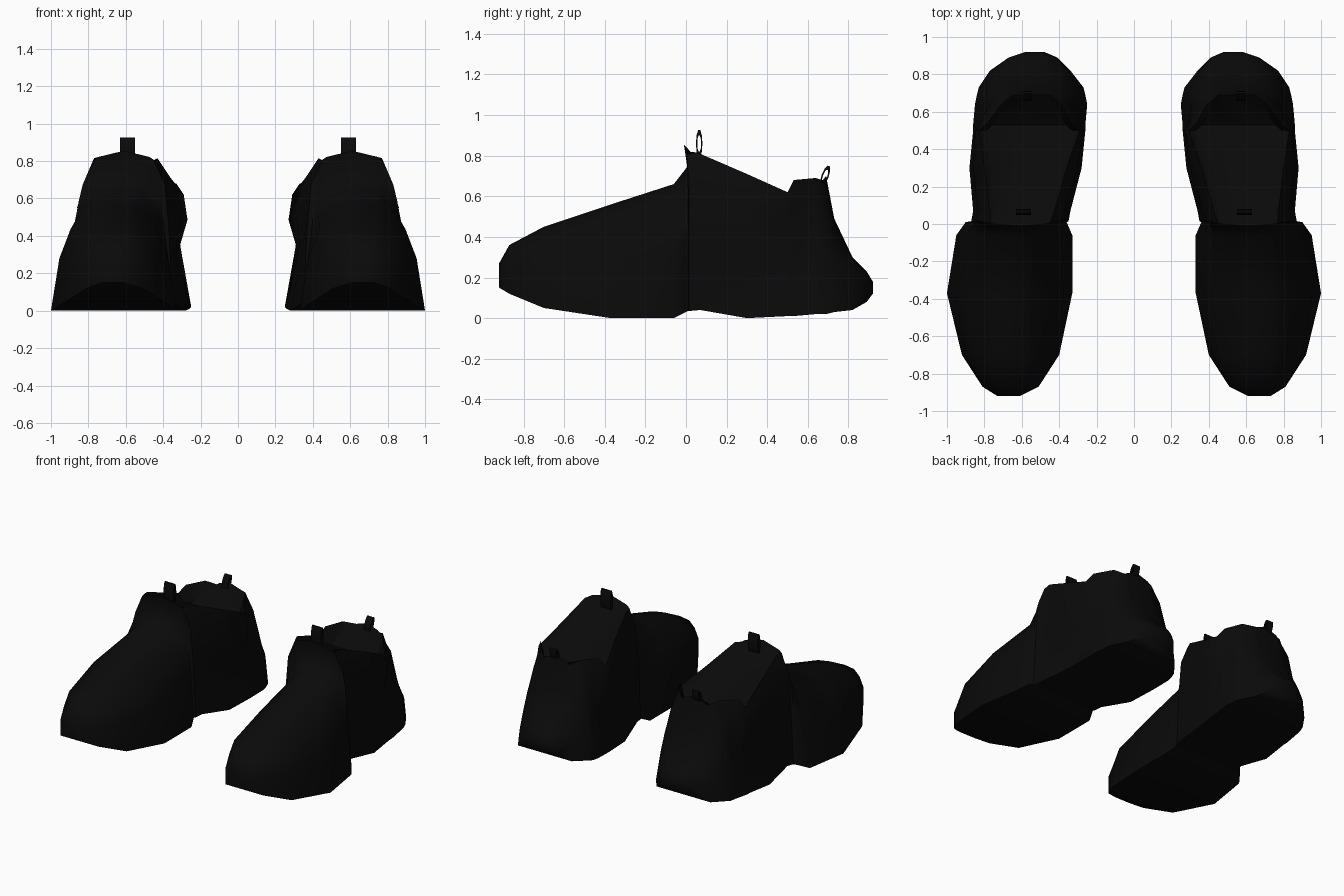
import bpy, bmesh, math
from mathutils import Vector

cube = bpy.data.objects.get("Cube")
if cube:
    bpy.data.objects.remove(cube, do_unlink=True)

black = bpy.data.materials.new("black_fabric")
black.use_nodes = True
colour = (0.003, 0.003, 0.003, 1)
black.diffuse_color = colour
shader = black.node_tree.nodes["Principled BSDF"]
shader.inputs["Base Color"].default_value = colour
shader.inputs["Roughness"].default_value = 0.9

# Cross-sections from toe to heel:
# y, bottom, top, centre x, then half widths at base, middle, shoulder and rim
SECTIONS = [
    (-.92, .15, .27, .67, .06, .06, .05, .04),
    (-.87, .12, .36, .66, .15, .15, .12, .08),
    (-.70, .05, .45, .66, .26, .24, .20, .11),
    (-.37, 0, .56, .665, .335, .29, .23, .11),
    (-.06, 0, .66, .64, .31, .26, .21, .12),
    (.01, .035, .75, .63, .27, .24, .22, .15),
    (.015, .035, .855, .61, .26, .24, .22, .16),
    (.07, .04, .815, .60, .26, .24, .23, .17),
    (.30, 0, .71, .58, .30, .25, .28, .22),
    (.50, .01, .62, .56, .30, .24, .29, .27),
    (.53, .01, .68, .56, .30, .24, .27, .23),
    (.64, .02, .69, .55, .30, .24, .22, .16),
    (.69, .02, .70, .55, .29, .24, .19, .10),
    (.73, .03, .49, .55, .28, .24, .18, .11),
    (.82, .04, .30, .555, .215, .20, .16, .10),
    (.89, .08, .23, .54, .13, .13, .11, .08),
    (.92, .12, .18, .53, .05, .05, .05, .04),
]


def section_points(y, bottom, top, cx, base, middle, shoulder, rim):
    """Closed outline of one slice, with a sunken lining inside the collar."""
    height = top - bottom
    inside_collar = .02 < y < .66
    rim_z = top if inside_collar else top - .06 * height
    # the lining slopes back, then curls up against the heel
    lining_z = .80 - .46 * y + max(0, y - .53) * 1.2
    centre_z = lining_z if inside_collar else top
    edge_z = lining_z if inside_collar else rim_z + .02 * height
    half = [(base, bottom), (middle, bottom + .5 * height),
            (shoulder, bottom + .78 * height), (rim, rim_z),
            (rim * .85, edge_z)]
    right = [(cx + w, z) for w, z in half]
    left = [(cx - w, z) for w, z in reversed(half)]
    # the top of the tongue tips slightly forward
    return [Vector((x, y - max(0, z - .77) * .3, z))
            for x, z in right + [(cx, centre_z)] + left]


def finish(bm, name, side):
    """Mirror to the chosen foot, then make a smooth shaded object."""
    for v in bm.verts:
        v.co.x *= side
    bmesh.ops.recalc_face_normals(bm, faces=bm.faces)
    mesh = bpy.data.meshes.new(name)
    bm.to_mesh(mesh)
    bm.free()
    mesh.materials.append(black)
    obj = bpy.data.objects.new(name, mesh)
    bpy.context.collection.objects.link(obj)
    bpy.ops.object.select_all(action='DESELECT')
    obj.select_set(True)
    bpy.context.view_layer.objects.active = obj
    bpy.ops.object.shade_smooth_by_angle(angle=math.radians(55))


def shoe_body(name, side):
    bm = bmesh.new()
    rings = [[bm.verts.new(p) for p in section_points(*s)] for s in SECTIONS]
    count = len(rings[0])
    for a, b in zip(rings, rings[1:]):
        for i in range(count):
            j = (i + 1) % count
            bm.faces.new((a[i], a[j], b[j], b[i]))
    bm.faces.new(rings[0])
    bm.faces.new(rings[-1])
    finish(bm, name, side)


def pull_loop(name, side, centre, tall, deep, lean, width):
    """Flat strap bent into a narrow loop, open sideways."""
    bm = bmesh.new()
    steps = 10
    rings = []
    for dx, scale in ((-1, 1), (1, 1), (1, .6), (-1, .6)):
        ring = []
        for k in range(steps):
            a = math.tau * k / steps
            y, z = deep * math.cos(a) * scale, tall * math.sin(a) * scale
            ring.append(bm.verts.new((
                centre[0] + dx * width / 2,
                centre[1] + y * math.cos(lean) - z * math.sin(lean),
                centre[2] + y * math.sin(lean) + z * math.cos(lean))))
        rings.append(ring)
    for a, b in zip(rings, rings[1:] + rings[:1]):
        for k in range(steps):
            n = (k + 1) % steps
            bm.faces.new((a[k], a[n], b[n], b[k]))
    finish(bm, name, side)


for label, side in (("left", 1), ("right", -1)):
    shoe_body(label + "_shoe", side)
    pull_loop(label + "_tongue_loop", side, (.59, .065, .86), .07, .016, 0, .08)
    pull_loop(label + "_heel_loop", side, (.57, .685, .70), .055, .018, -.35, .05)
